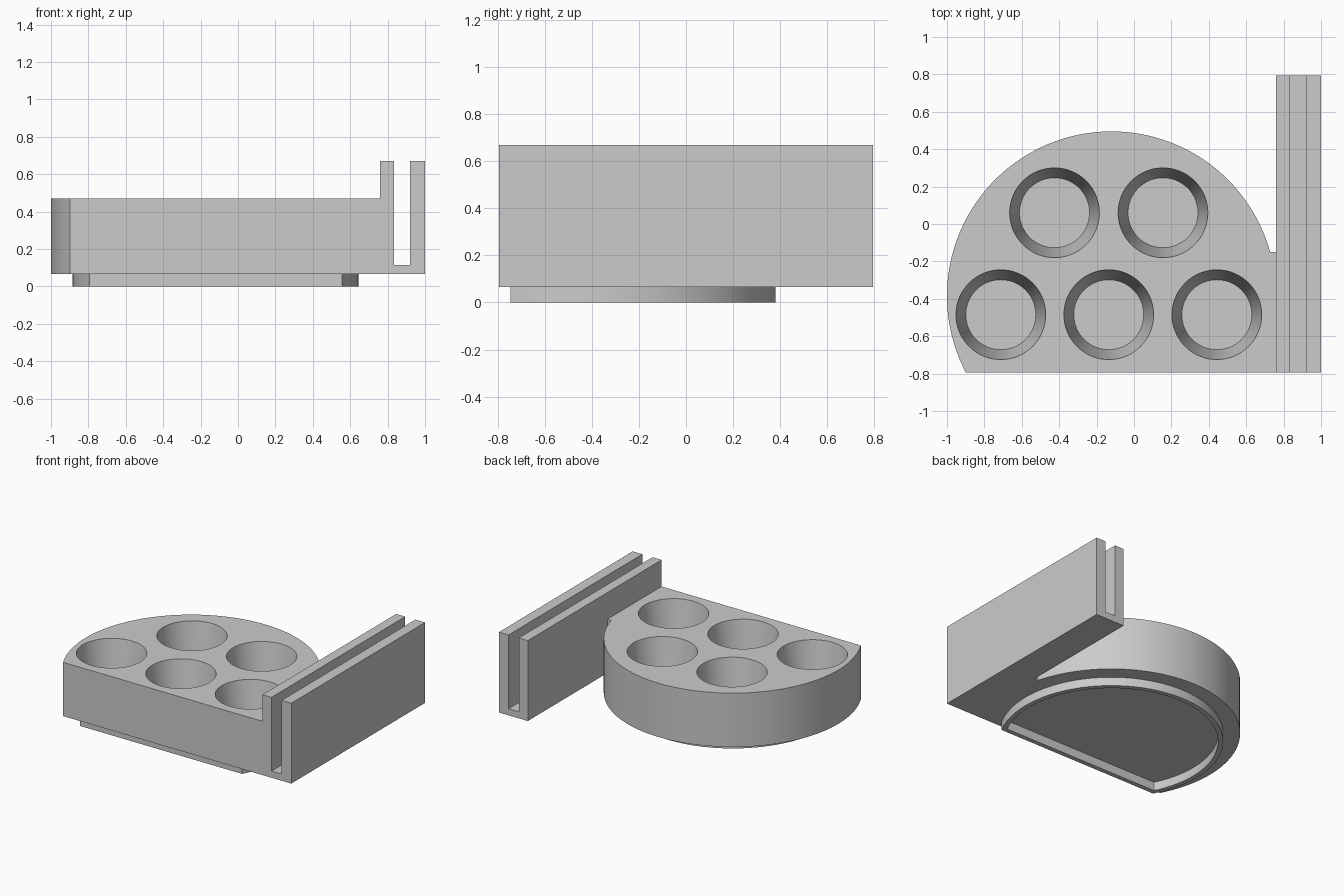
import bpy, bmesh
from math import asin, cos, sin, pi
from mathutils import Matrix, Vector

cube = bpy.data.objects.get("Cube")
if cube:
    bpy.data.objects.remove(cube, do_unlink=True)

grey = bpy.data.materials.new("light grey plastic")
grey.use_nodes = True
colour = (0.6, 0.6, 0.6, 1)
grey.diffuse_color = colour
grey.node_tree.nodes["Principled BSDF"].inputs["Base Color"].default_value = colour

CENTRE = Vector((-0.12, -0.385))
FRONT, BACK = -0.795, 0.795
BASE, TOP = 0.065, 0.47


def add_object(name, bm):
    bmesh.ops.recalc_face_normals(bm, faces=bm.faces)
    mesh = bpy.data.meshes.new(name)
    bm.to_mesh(mesh)
    bm.free()
    mesh.materials.append(grey)
    obj = bpy.data.objects.new(name, mesh)
    bpy.context.collection.objects.link(obj)
    return obj


def prism(name, points, offset):
    """Extrude a closed outline of 3D points along the offset."""
    bm = bmesh.new()
    face = bm.faces.new([bm.verts.new(p) for p in points])
    new = bmesh.ops.extrude_face_region(bm, geom=[face])["geom"]
    verts = [v for v in new if isinstance(v, bmesh.types.BMVert)]
    bmesh.ops.translate(bm, verts=verts, vec=offset)
    return add_object(name, bm)


def arc(radius, start_y, end_y, steps=96):
    """Arc over the back, from the +x side round to the -x side."""
    a = asin((start_y - CENTRE.y) / radius)
    b = pi - asin((end_y - CENTRE.y) / radius)
    angles = [a + (b - a) * i / steps for i in range(steps + 1)]
    return [(CENTRE.x + radius * cos(t), CENTRE.y + radius * sin(t)) for t in angles]


def combine(target, other, operation):
    mod = target.modifiers.new("combine", "BOOLEAN")
    mod.operation, mod.solver, mod.object = operation, "EXACT", other
    bpy.context.view_layer.objects.active = target
    bpy.ops.object.modifier_apply(modifier=mod.name)
    bpy.data.objects.remove(other, do_unlink=True)


# Rounded tray body with a neck reaching into the panel holder
outline = [(0.80, FRONT), (0.80, -0.15)] + arc(0.88, -0.15, FRONT)
tray = prism("cup_tray", [(x, y, BASE) for x, y in outline], (0, 0, TOP - BASE))

# Five tapered cup holes, open at the top
CUP_FLOOR, CUP_R, FLOOR_R = 0.115, 0.24, 0.187
depth = TOP - CUP_FLOOR
slope = (CUP_R - FLOOR_R) / depth
extra = 0.05
for x, y in [(-0.425, 0.06), (0.155, 0.06), (-0.712, -0.485), (-0.135, -0.485), (0.443, -0.485)]:
    bm = bmesh.new()
    bmesh.ops.create_cone(
        bm, cap_ends=True, segments=64, radius1=FLOOR_R, radius2=CUP_R + slope * extra,
        depth=depth + extra,
        matrix=Matrix.Translation((x, y, CUP_FLOOR + (depth + extra) / 2)))
    combine(tray, add_object("cup_cutter", bm), "DIFFERENCE")

# Slotted holder, a U profile running front to back
u_profile = [(0.76, BASE), (1, BASE), (1, 0.67), (0.92, 0.67),
             (0.92, 0.115), (0.835, 0.115), (0.835, 0.67), (0.76, 0.67)]
holder = prism("slotted_holder", [(x, FRONT, z) for x, z in u_profile], (0, BACK - FRONT, 0))
combine(tray, holder, "UNION")

# Locating rim underneath, a hollow D shape
RIM_R, RIM_FRONT, WALL = 0.765, -0.745, 0.035
rim = prism("bottom_rim", [(x, y, 0) for x, y in arc(RIM_R, RIM_FRONT, RIM_FRONT)], (0, 0, BASE))
hollow = prism("rim_cutter",
               [(x, y, -0.05) for x, y in arc(RIM_R - WALL, RIM_FRONT + WALL, RIM_FRONT + WALL)],
               (0, 0, BASE + 0.1))
combine(rim, hollow, "DIFFERENCE")
combine(tray, rim, "UNION")

# Smooth curved walls, crisp corners
bpy.ops.object.select_all(action="DESELECT")
tray.select_set(True)
bpy.context.view_layer.objects.active = tray
bpy.ops.object.shade_smooth_by_angle(angle=pi / 6)
